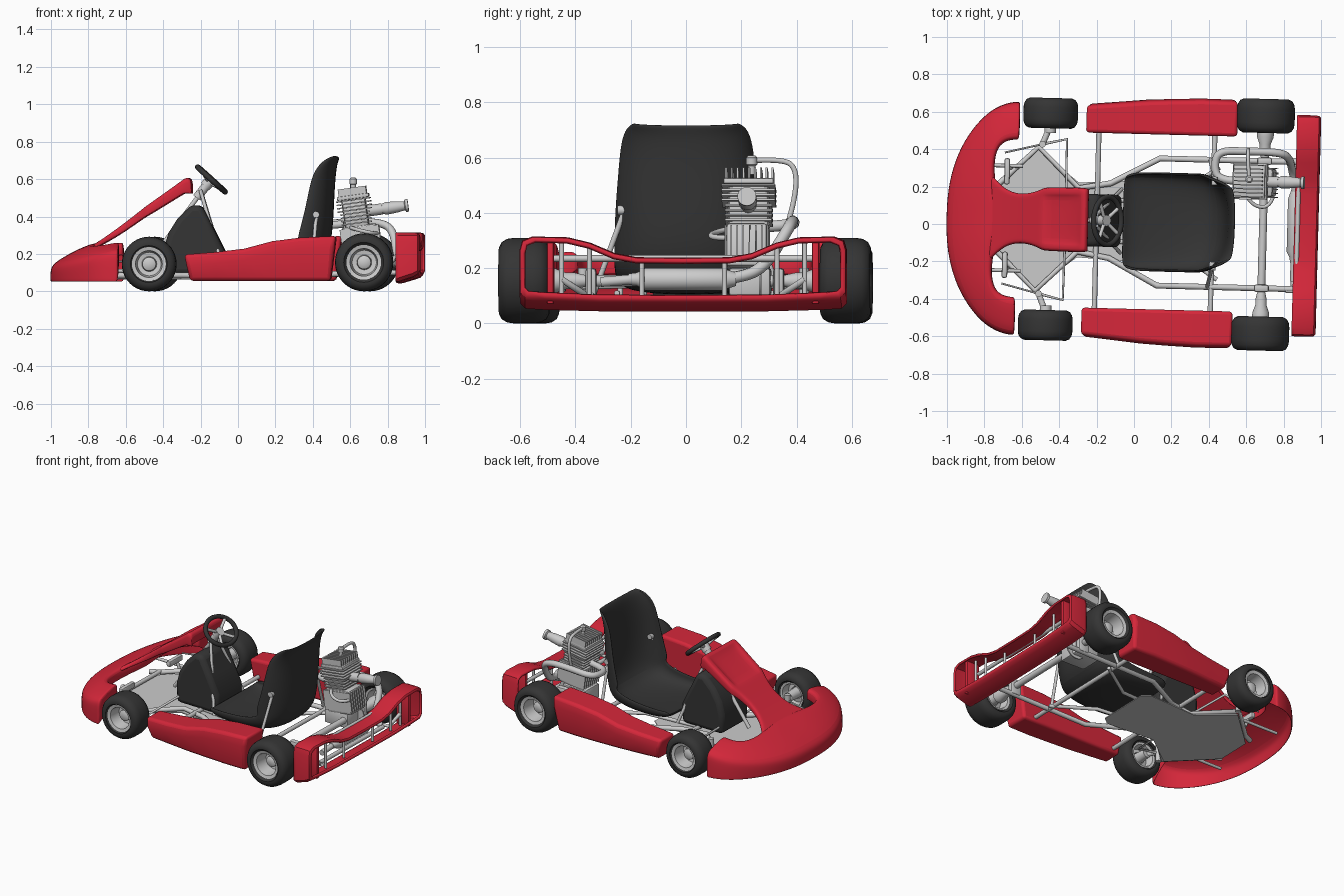
import bpy, bmesh, math
from mathutils import Vector, Matrix

if "Cube" in bpy.data.objects:
    bpy.data.objects.remove(bpy.data.objects["Cube"])


def material(name, col):
    m = bpy.data.materials.new(name)
    m.diffuse_color = (*col, 1)
    m.use_nodes = True
    m.node_tree.nodes["Principled BSDF"].inputs["Base Color"].default_value = m.diffuse_color
    return m


RED = material("red", (0.66, 0.02, 0.042))
BLACK = material("black", (0.035, 0.035, 0.035))


def finish(name, bm, mat=None, angle=35):
    bmesh.ops.remove_doubles(bm, verts=bm.verts, dist=1e-5)
    bmesh.ops.recalc_face_normals(bm, faces=bm.faces)
    me = bpy.data.meshes.new(name)
    bm.to_mesh(me)
    bm.free()
    me.shade_smooth()
    me.set_sharp_from_angle(angle=math.radians(angle))
    o = bpy.data.objects.new(name, me)
    bpy.context.collection.objects.link(o)
    if mat:
        me.materials.append(mat)
    return o


def loft(name, rings, closed=False, caps=(0, 0), mat=None, mirror=False, sub=0, thick=0, bevel=0, angle=35):
    bm = bmesh.new()
    rows = [[bm.verts.new(p) for p in r] for r in rings]
    n = len(rows[0])
    for a, b in zip(rows, rows[1:]):
        for i in range(n if closed else n - 1):
            j = (i + 1) % n
            bm.faces.new((a[i], a[j], b[j], b[i]))
    for use, r in zip(caps, (rows[0], rows[-1])):
        if use:
            bm.faces.new(r)
    o = finish(name, bm, mat, angle)
    if mirror:
        m = o.modifiers.new("mirror", 'MIRROR')
        m.use_axis = (False, True, False)
    if thick:
        m = o.modifiers.new("shell", 'SOLIDIFY')
        m.thickness, m.offset = thick, 0
    if sub:
        m = o.modifiers.new("smooth", 'SUBSURF')
        m.levels = m.render_levels = sub
    if bevel:
        m = o.modifiers.new("round", 'BEVEL')
        m.width, m.segments = bevel, 3
    return o


def lathe(name, profile, origin, direction, mat=None, n=32, caps=(0, 0)):
    q = Vector(direction).to_track_quat('Z', 'Y')
    rings = [[Vector(origin) + q @ Vector((r * math.cos(t), r * math.sin(t), a))
              for t in (2 * math.pi * k / n for k in range(n))] for r, a in profile]
    return loft(name, rings, True, caps, mat)


def rod(name, a, b, r, r2=None, mat=None, n=16):
    d = Vector(b) - Vector(a)
    return lathe(name, [(r, 0), (r if r2 is None else r2, d.length)], a, d, mat, n, (1, 1))


def tube(name, pts, r, smooth=False, cyclic=False, mat=None):
    c = bpy.data.curves.new(name, 'CURVE')
    c.dimensions = '3D'
    c.bevel_depth, c.bevel_resolution, c.use_fill_caps = r, 3, True
    s = c.splines.new('NURBS' if smooth else 'POLY')
    s.points.add(len(pts) - 1)
    for p, v in zip(s.points, pts):
        p.co = (*v, 1)
    s.use_cyclic_u = cyclic
    if smooth:
        s.order_u, s.use_endpoint_u, s.resolution_u = 3, not cyclic, 6
    o = bpy.data.objects.new(name, c)
    bpy.context.collection.objects.link(o)
    if mat:
        c.materials.append(mat)
    return o


def box(name, lo, hi, bevel=0.0, tilt=None, mat=None):
    bm = bmesh.new()
    lo, hi = Vector(lo), Vector(hi)
    bmesh.ops.create_cube(bm, size=1, matrix=Matrix.Translation((lo + hi) / 2) @ Matrix.Diagonal((*(hi - lo), 1)))
    if bevel:
        bmesh.ops.bevel(bm, geom=bm.edges[:], offset=bevel, segments=2, profile=0.5, affect='EDGES')
    if tilt:
        bm.transform(tilt)
    return finish(name, bm, mat)


# wheels: tyre, dished rim and hub
for end, x, y, R, w, rr in (("front", -0.46, 0.567, 0.146, 0.081, 0.088), ("rear", 0.69, 0.582, 0.155, 0.091, 0.09)):
    for s in (-1, 1):
        o, d = (x, s * y, R), (0, s, 0)
        half = [(rr, .8), (rr + .012, .92), (R - .048, .99), (R - .035, 1), (R - .016, .9), (R - .004, .68), (R, .4)]
        prof = [(r, -a * w) for r, a in half] + [(r, a * w) for r, a in reversed(half)]
        lathe(end + "_tyre", prof + prof[:1], o, d, BLACK, 40)
        lathe(end + "_rim", [(rr, -.85 * w), (rr - .014, -.82 * w), (rr - .02, -.5 * w), (rr - .025, -.2 * w), (.04, -.25 * w),
                             (.036, .2 * w), (.02, .3 * w), (0, .3 * w)], o, d)
        lathe(end + "_rim_lip", [(rr - .025, -.2 * w), (rr - .016, .78 * w), (rr + .003, .84 * w), (rr + .003, .7 * w)], o, d)
        rod(end + "_hub", (x, s * (y - w * 1.3), R), (x, s * (y - w * .1), R), .03, .036)

# nose bumper: crescent shell lofted from the centre to one tip, mirrored
nose = [(-1, 0, -.72, 0, .15, .262), (-.995, .15, -.735, .1, .15, .26), (-.962, .3, -.752, .2, .152, .252),
        (-.9, .435, -.76, .3, .16, .245), (-.8, .56, -.74, .385, .18, .245), (-.7, .612, -.69, .42, .205, .252),
        (-.635, .62, -.635, .425, .22, .262), (-.625, .62, -.625, .425, .22, .262)]
rings = []
for xo, yo, xi, yi, zo, zi in nose:
    sec = [(0, .052), (0, .075), (0, zo - .035), (.06, zo), (.45, zo * .45 + zi * .55), (.88, zi), (1, zi - .012), (1, zi - .07)]
    rings.append([(xo + (xi - xo) * t, yo + (yi - yo) * t, z) for t, z in sec])
loft("nose_bumper", rings, caps=(0, 1), mat=RED, mirror=True, sub=2, thick=.008)

# front fairing: sloping tongue with a recessed panel
rings = []
for x, z, w, d, rec in ((-.79, .23, .25, .02, 0), (-.74, .262, .19, .02, 0), (-.68, .303, .14, .03, 0), (-.6, .362, .122, .04, 0),
                        (-.52, .424, .142, .045, 0), (-.485, .452, .162, .05, 0), (-.465, .467, .165, .055, .018),
                        (-.3, .583, .168, .07, .018), (-.285, .597, .168, .075, 0), (-.262, .606, .166, .085, 0),
                        (-.248, .59, .164, .07, 0), (-.25, .53, .16, .012, 0)):
    half = [(w, z - d), (w, z - .012), (w * .95, z), (w * .8, z), (w * .74, z - rec)]
    rings.append([(x, -y, h) for y, h in half] + [(x, 0, z - rec)] + [(x, y, h) for y, h in reversed(half)])
loft("front_fairing", rings, mat=RED, sub=2, thick=.01)

# side pods
for s in (-1, 1):
    rings = [[(x + sh, s * .468, .056), (x, s * .468, zt), (x, s * (yo - .012), zt), (x + sh * .5, s * yo, zt - .06), (x + sh, s * (yo - .03), .056)]
             for x, sh, zt, yo in ((-.272, .03, .197, .622), (-.1, 0, .21, .637), (.05, 0, .228, .652), (.2, 0, .268, .66),
                                   (.35, 0, .287, .666), (.542, -.03, .296, .664))]
    loft("side_pod", rings, True, (1, 1), RED, bevel=.018)

# rear bumper: open ring with a dipped top and a sloped bottom
top = [(.58, .26), (.572, .29), (.54, .303), (.42, .3), (.34, .281), (.25, .243), (.17, .228), (0, .226)]
low_f = [(0, .05), (.3, .051), (.5, .056), (.565, .06), (.58, .075)]
low_r = [(0, .1), (.3, .101), (.5, .11), (.56, .115), (.58, .13)]
rings = []
for x, f, g in ((.858, 0, .003), (.875, 0, .005), (.95, .45, .005), (.972, .7, .003), (.98, 1, -.006)):
    pts = [(a[0], a[1] + (b[1] - a[1]) * f) for a, b in zip(low_f, low_r)]
    rings.append([(x, y + (g if y > .5 else 0), z) for y, z in pts] + [(x, y + (g if y > .5 else 0), z + g) for y, z in top])
loft("rear_bumper", rings, mat=RED, mirror=True, thick=.014)
for s in (-1, 1):
    box("rear_bumper_pillar", (.87, s * .48 - .012, .07), (.965, s * .48 + .012, .3), .005, mat=RED)
    for y, z in ((.44, .3), (.34, .28), (.15, .225)):
        rod("rear_bumper_post", (.92, s * y, .08), (.92, s * y, z), .009)
    tube("rear_bumper_bracket", [(.82, s * .35, .1), (.9, s * .35, .1), (.92, s * .44, .16)], .012)
rod("rear_bumper_bar", (.875, -.48, .235), (.875, .48, .235), .012)

# seat: bucket shell swept from the pan up the back, rounder towards the back
path = [(-.06, .17, .235, .03), (-.03, .14, .255, .06), (.08, .118, .258, .08), (.25, .108, .258, .1), (.38, .12, .258, .13),
        (.46, .17, .258, .17), (.495, .27, .258, .17), (.505, .4, .254, .147), (.51, .53, .243, .126), (.516, .62, .235, .112),
        (.524, .685, .22, .07), (.538, .718, .185, .02)]
flat = [(1, 1), (1.01, .6), (.96, .18), (.78, 0), (.35, 0)]
deep = [(1, 1), (1, .8), (.93, .55), (.76, .25), (.42, .03)]
rings = []
for i, (x, z, w, b) in enumerate(path):
    p, q = path[max(i - 1, 0)], path[min(i + 1, len(path) - 1)]
    t = Vector((q[0] - p[0], q[1] - p[1])).normalized()
    k = min(i / 6, 1)
    sec = [(a[0] + (c[0] - a[0]) * k, b * (a[1] + (c[1] - a[1]) * k)) for a, c in zip(flat, deep)]
    sec = [(-u, h) for u, h in sec] + [(0, 0)] + sec[::-1]
    rings.append([(x - t.y * h, u * w, z + t.x * h) for u, h in sec])
loft("seat", rings, mat=BLACK, sub=2, thick=.014)
for s in (-1, 1):
    tube("seat_stay", [(.425, s * .225, .41), (.4, s * .34, .1)], .01)
    rod("seat_stay_bolt", (.425, s * .205, .41), (.425, s * .25, .41), .017)

# fuel tank under the steering wheel
outline = [(-.39, .09), (-.395, .22), (-.37, .31), (-.32, .39), (-.25, .46), (-.19, .46), (-.13, .34), (-.07, .22), (-.075, .09)]
loft("fuel_tank", [[(x, s * .14, z) for x, z in outline] for s in (-1, 1)], True, (1, 1), BLACK, bevel=.03)

# steering wheel, spokes and column
c, u, n = Vector((-.142, 0, .598)), Vector((.74, 0, -.67)), Vector((.67, 0, .74))
rim = []
for k in range(28):
    a = 2 * math.pi * k / 28
    rim.append(c + u * (.1 * math.cos(a)) + Vector((0, .128 * math.sin(a), 0)))
tube("steering_wheel", rim, .0145, True, True, BLACK)
for a in (.6, 2.2, 4.08, 5.68):
    tube("steering_spoke", [c - n * .02, c + u * (.1 * math.cos(a)) + Vector((0, .128 * math.sin(a), 0))], .01)
rod("steering_hub", c - n * .05, c - n * .005, .03)
rod("steering_column", c - n * .03, (-.5, 0, .12), .012)
rod("column_collar", (-.22, 0, .5), c - n * .03, .024)
for s in (-1, 1):
    tube("column_strut", [(-.2, s * .03, .54), (-.07, s * .17, .1)], .01)

# chassis rails, cross tubes, steering links and pedals
for s in (-1, 1):
    tube("chassis_rail", [(-.8, s * .14, .085), (-.74, s * .17, .085), (-.52, s * .385, .085), (-.3, s * .17, .085),
                          (-.13, s * .2, .085), (.13, s * .34, .085), (.86, s * .34, .1)], .016)
    tube("nose_stay", [(-.9, s * .28, .11), (-.6, s * .28, .11)], .01)
    tube("seat_rail", [(-.2, s * .1, .08), (.2, s * .13, .075), (.45, s * .3, .085)], .012)
    box("axle_bearing", (.65, s * .34 - .02, .09), (.73, s * .34 + .02, .2), .012)
    lathe("axle_hub", [(.021, .36), (.03, .4), (.03, .43), (.045, .47), (.045, .5)], (.69, 0, .154), (0, s, 0), caps=(1, 1))
    rod("kingpin", (-.5, s * .4, .07), (-.5, s * .4, .2), .018)
    rod("stub_axle", (-.5, s * .4, .14), (-.46, s * .5, .146), .016)
    tube("tie_rod", [(-.5, s * .4, .13), (-.37, s * .43, .13), (-.365, s * .02, .14)], .008)
    box("pedal", (-.7, s * .25 - .07, .13), (-.67, s * .25 + .07, .17), .01)
    tube("pedal_arm", [(-.685, s * .27, .15), (-.66, s * .27, .08)], .01)
    tube("brake_link", [(-.7, s * .35, .16), (-.5, s * .4, .16)], .005)
for x, y in ((-.2, .5), (.42, .5), (.86, .34), (-.74, .17)):
    rod("cross_tube", (x, -y, .09), (x, y, .09), .014)
rod("rear_axle", (.69, -.5, .154), (.69, .5, .154), .021)
lathe("sprocket", [(.02, 0), (.075, 0), (.075, .008), (.02, .008)], (.69, .27, .154), (0, 1, 0))
pan = [(-.78, .12), (-.73, .17), (-.52, .37), (-.3, .2), (.05, .22), (.1, .18)]
pan = pan + [(x, -y) for x, y in reversed(pan)]
loft("floor_pan", [[(x, y, z) for x, y in pan] for z in (.064, .07)], True, (1, 1))

# engine: slightly tilted, with finned cylinder and head
piv = Vector((.62, .23, .4))
T = Matrix.Translation(piv) @ Matrix.Rotation(math.radians(-8), 4, 'Y') @ Matrix.Translation(-piv)
box("engine_mount", (.54, .16, .1), (.72, .31, .2), .01)
box("crankcase", (.54, .15, .19), (.73, .3, .35), .015, T)
for k in range(8):
    box("crankcase_fin", (.53, .145 + k * .022, .21), (.74, .15 + k * .022, .34), 0, T)
box("cylinder_core", (.56, .155, .33), (.69, .305, .52), .02, T)
for k in range(8):
    e = .012 * (k > 3)
    box("cylinder_fin", (.545 - e, .145 - e, .36 + k * .018), (.705 + e, .315 + e, .367 + k * .018), 0, T)
for k in range(9):
    box("head_fin", (.55, .145 + k * .021, .49), (.7, .152 + k * .021, .555), 0, T)
box("head_plate", (.54, .14, .495), (.71, .32, .515), .004, T)
lathe("spark_plug", [(.014, 0), (.014, .03), (.02, .035), (.02, .06), (.012, .068)], (.61, .24, .54), (0, 0, 1), n=16, caps=(1, 1))
tube("plug_lead", [(.61, .24, .59), (.6, .34, .595), (.6, .4, .57), (.6, .4, .46), (.6, .37, .36)], .01, True)
rod("carburettor", T @ Vector((.69, .23, .42)), T @ Vector((.77, .23, .42)), .03)
lathe("air_intake", [(.022, .07), (.034, .1), (.03, .16), (.024, .2), (.034, .205), (.034, .22)], T @ Vector((.69, .23, .42)),
      T.to_3x3() @ Vector((1, 0, 0)), caps=(1, 1))
tube("pull_starter", [(.6, .15, .34), (.63, .1, .33), (.72, .09, .31), (.74, .15, .31)], .01, True)

# exhaust pipe and silencer
tube("exhaust_pipe", [(.56, .23, .36), (.45, .23, .35), (.42, .3, .35), (.44, .39, .36), (.6, .39, .37), (.75, .39, .37),
                      (.82, .37, .33), (.84, .29, .2), (.86, .2, .165), (.86, .12, .16)], .021, True)
lathe("silencer", [(.02, -.2), (.024, -.17), (.04, -.14), (.04, .14), (.024, .19)], (.86, 0, .16), (0, 1, 0), caps=(1, 1))
rod("tail_pipe", (.86, -.18, .16), (.86, -.3, .15), .018)

# the whole kart sits slightly turned on the ground
place = Matrix.Translation((0, .014, 0)) @ Matrix.Rotation(math.radians(-1.5), 4, 'Z')
for o in bpy.data.objects:
    o.matrix_world = place
